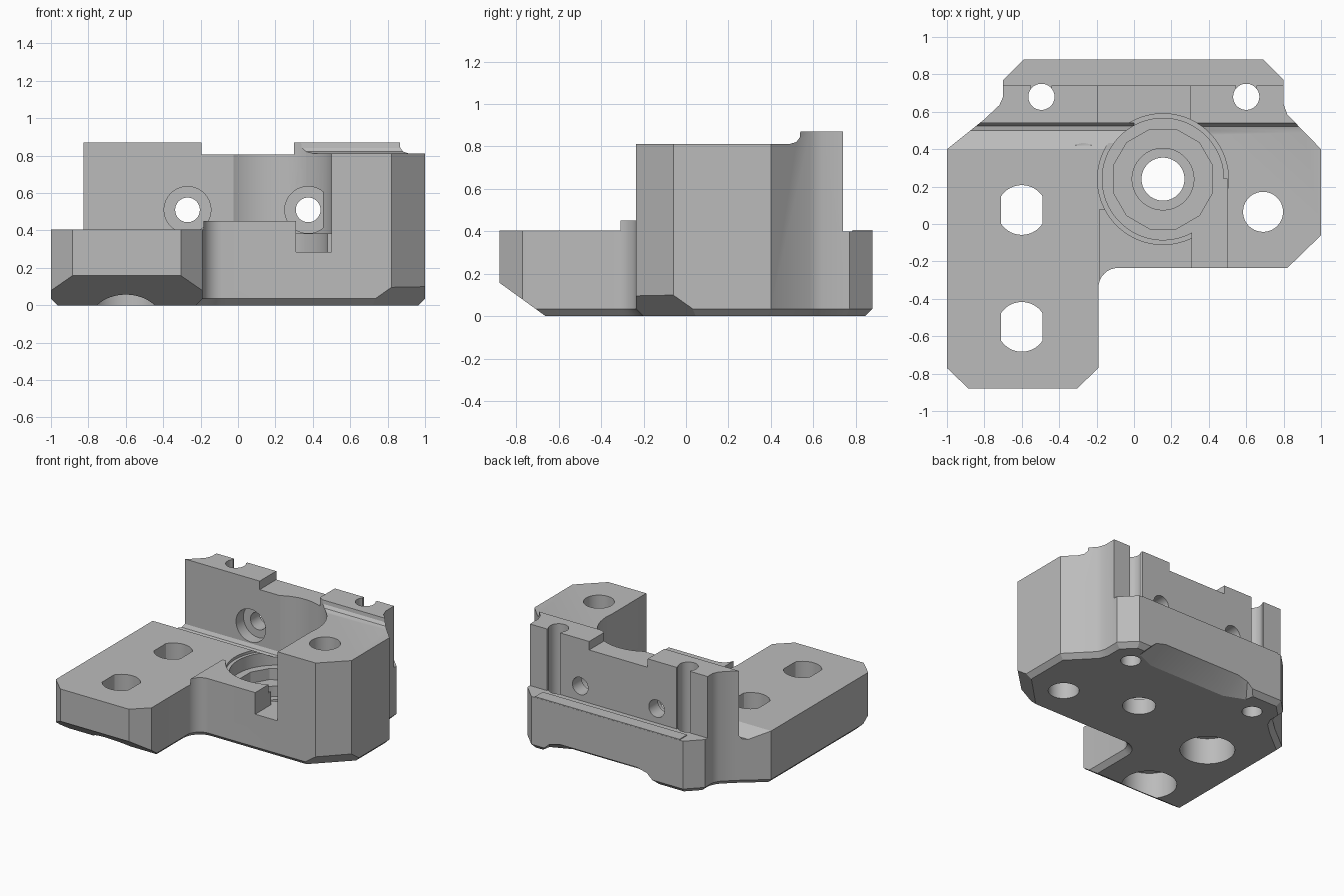
import bpy, bmesh, math
from mathutils import Matrix, Vector

cube = bpy.data.objects.get("Cube")
if cube:
    bpy.data.objects.remove(cube, do_unlink=True)

grey = bpy.data.materials.new("plain_grey")
grey.use_nodes = True
colour = (0.5, 0.5, 0.5, 1)
grey.diffuse_color = colour
grey.node_tree.nodes["Principled BSDF"].inputs["Base Color"].default_value = colour


def add_object(name, bm):
    bmesh.ops.recalc_face_normals(bm, faces=bm.faces[:])
    mesh = bpy.data.meshes.new(name)
    bm.to_mesh(mesh)
    bm.free()
    mesh.materials.append(grey)
    obj = bpy.data.objects.new(name, mesh)
    bpy.context.collection.objects.link(obj)
    return obj


def prism(points, lo, hi, axis="z", bevel=0, turn=0):
    """Extrude a flat profile along an axis; along x it is (y, z), along y it is (x, z)."""
    place = {"z": lambda a, b, h: (a, b, h),
             "x": lambda a, b, h: (h, a, b),
             "y": lambda a, b, h: (a, h, b)}[axis]
    bm = bmesh.new()
    face = bm.faces.new([bm.verts.new(place(a, b, lo)) for a, b in points])
    rim = list(face.edges)
    top = bmesh.ops.extrude_face_region(bm, geom=[face], use_keep_orig=True)["geom"]
    shift = Vector(place(0, 0, hi - lo))
    for v in top:
        if isinstance(v, bmesh.types.BMVert):
            v.co += shift
    bmesh.ops.recalc_face_normals(bm, faces=bm.faces[:])
    if bevel:
        bmesh.ops.bevel(bm, geom=rim, offset=bevel, segments=1,
                        affect="EDGES", clamp_overlap=True)
    bm.transform(Matrix.Rotation(turn, 4, "Z"))
    return bm


def circle(a, b, r, n=48, flat=9):
    """Circle points, with optional flats at a distance on both sides."""
    pts = []
    for i in range(n):
        t = math.tau * (i + 0.5) / n
        pts.append((a + max(-flat, min(flat, r * math.cos(t))), b + r * math.sin(t)))
    return pts


def box(x0, x1, y0, y1, z0, z1):
    return prism([(x0, y0), (x1, y0), (x1, y1), (x0, y1)], z0, z1)


def hull(points):
    bm = bmesh.new()
    for p in points:
        bm.verts.new(p)
    bmesh.ops.convex_hull(bm, input=bm.verts[:])
    return bm


def cut(obj, bm):
    cutter = add_object("cutter", bm)
    cutter.hide_render = True
    mod = obj.modifiers.new("cut", "BOOLEAN")
    mod.operation = "DIFFERENCE"
    mod.solver = "EXACT"
    mod.object = cutter
    bpy.context.view_layer.objects.active = obj
    bpy.ops.object.modifier_apply(modifier=mod.name)
    bpy.data.objects.remove(cutter, do_unlink=True)


# Full-height body with a chamfered bottom rim and a rounded inner corner
inner = [(-0.085 + 0.105 * math.cos(t), -0.34 + 0.105 * math.sin(t))
         for t in [math.pi / 2 * (1 + i / 8) for i in range(9)]]
outline = [(-1, -0.77), (-1, 0.4), (-0.8, 0.56), (-0.72, 0.635), (-0.7, 0.68),
           (-0.7, 0.77), (-0.59, 0.88), (0.69, 0.88), (0.8, 0.77), (0.8, 0.64),
           (0.82, 0.585), (1, 0.4), (1, -0.06), (0.82, -0.235)]
outline += inner + [(-0.19, -0.77), (-0.305, -0.88), (-0.885, -0.88)]
body = add_object("mount_body", prism(outline, 0, 0.87, bevel=0.035))

# Low arm plate, with a sloped gutter at the foot of the back wall
cut(body, box(-2, -0.185, -2, 0.2, 0.405, 2))
cut(body, prism([(0.08, 0.405), (0.4, 0.405), (0.5, 0.345), (0.525, 0.35), (0.54, 0.375),
                 (0.54, 2), (0.08, 2)], -2, 0, "x"))

# Front shelf and its side notch
cut(body, box(-0.3, 0.5, -2, 0.24, 0.45, 2))
cut(body, box(0.31, 0.5, -2, 0.24, 0.285, 2))

# Tall block top with a small fillet, the low wall middle, and the back ledge
cut(body, prism([(-2, 0.812), (0.49, 0.812), (0.52, 0.821), (0.536, 0.842), (0.54, 0.88),
                 (0.54, 2), (-2, 2)], 0.3, 2, "x"))
cut(body, box(-0.195, 0.3, 0.2, 2, 0.805, 2))
cut(body, box(-2, 2, 0.74, 2, 0.4, 2))

# Stepped central bore with a twelve-sided seat
for r, bottom, sides in [(0.35, 0.385, 64), (0.325, 0.285, 64), (0.275, 0.2, 12),
                         (0.165, 0.12, 48), (0.115, -1, 48)]:
    cut(body, prism(circle(0.155, 0.24, r, sides), bottom, 2))

# Screw holes through the back wall
for x in (-0.27, 0.375):
    cut(body, prism(circle(x, 0.51, 0.125), 0.42, 0.63, "y"))
    cut(body, prism(circle(x, 0.51, 0.066), 0.3, 2, "y"))

# Upright holes that open out of the back of the wall
for x in (-0.495, 0.6):
    cut(body, prism(circle(x, 0.68, 0.07), -1, 2))
    cut(body, box(x - 0.055, x + 0.055, 0.7, 1, 0.4, 2))

# Plate holes: flat-sided with wide recesses underneath, and a plain one on the block
for y in (0.075, -0.55):
    cut(body, prism(circle(-0.6, y, 0.133, flat=0.112), -1, 2))
    cut(body, prism(circle(-0.6, y, 0.19), -1, 0.2))
cut(body, prism(circle(0.69, 0.065, 0.107), -1, 2))

# Bottom slopes: arm front, block corner, back edge
cut(body, prism([(-0.62, -0.03), (-0.62, -0.5), (-1.2, -0.5), (-1.2, 0.39)], -2, -0.1, "x"))
cut(body, prism([(-0.6, -0.05), (-0.6, -0.5), (-1.5, -0.5), (-1.5, 0.85)], -1, 1, "x",
                turn=math.pi / 4))
cut(body, hull([(x, y, z) for x, y, z in [
    (-0.2, 0.72, 0), (0.45, 0.72, 0), (-0.2, 1, 0.17), (0.45, 1, 0.17),
    (-0.4, 1, -0.01), (0.65, 1, -0.01), (-0.4, 0.72, -0.05), (0.65, 0.72, -0.05)]]))

# Thin raised strip on the back ledge
strip = add_object("ledge_strip", box(-0.56, 0.66, 0.785, 0.879, 0.398, 0.406))

for obj in (body, strip):
    bpy.ops.object.select_all(action="DESELECT")
    obj.select_set(True)
    bpy.context.view_layer.objects.active = obj
    bpy.ops.object.shade_smooth_by_angle(angle=math.radians(25))
